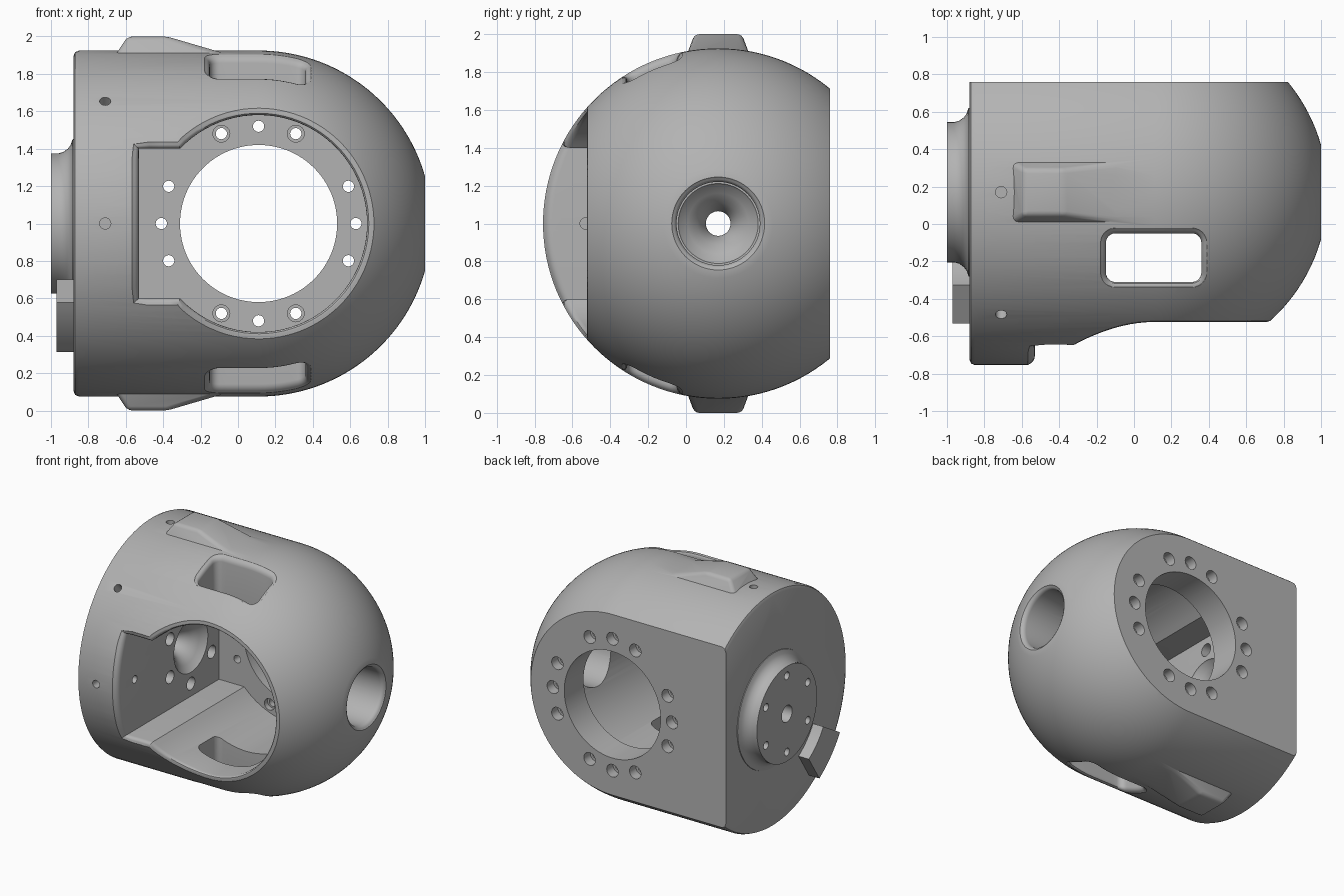
import bpy, bmesh
from math import sin, cos, pi, sqrt, radians, asin
from mathutils import Vector

R = 0.925          # shell radius
CX = 0.11          # dome centre along x
CY, CZ = 0.17, 1   # shell axis
FLOOR = 0.52       # cavity floor
AXIS = Vector((0, CY, CZ))
X, Y = Vector((1, 0, 0)), Vector((0, 1, 0))

cube = bpy.data.objects.get("Cube")
if cube:
    bpy.data.objects.remove(cube, do_unlink=True)


def loft(bm, rings):
    """Closed solid through matching rings of points."""
    rows = [[bm.verts.new(p) for p in ring] for ring in rings]
    n = len(rows[0])
    faces = [bm.faces.new(rows[0][::-1]), bm.faces.new(rows[-1])]
    for a, b in zip(rows, rows[1:]):
        for i in range(n):
            j = (i + 1) % n
            faces.append(bm.faces.new((a[i], a[j], b[j], b[i])))
    bmesh.ops.recalc_face_normals(bm, faces=faces)
    return faces


def lathe(bm, profile, origin, axis, seg=24):
    """Turned solid; profile holds (distance along axis, radius)."""
    axis = axis.normalized()
    q = axis.to_track_quat('Z', 'Y')
    turns = [2 * pi * i / seg for i in range(seg)]
    loft(bm, [[origin + axis * d + q @ Vector((r * cos(t), r * sin(t), 0))
               for t in turns] for d, r in profile])


def make_object(name, bm):
    mesh = bpy.data.meshes.new(name)
    bm.to_mesh(mesh)
    bm.free()
    ob = bpy.data.objects.new(name, mesh)
    bpy.context.collection.objects.link(ob)
    return ob


def combine(target, bm, operation):
    tool = make_object("tool", bm)
    tool.hide_render = True
    mod = target.modifiers.new("combine", 'BOOLEAN')
    mod.operation, mod.solver, mod.object = operation, 'EXACT', tool
    bpy.context.view_layer.objects.active = target
    bpy.ops.object.modifier_apply(modifier=mod.name)
    bpy.data.objects.remove(tool, do_unlink=True)


def densify(points, step):
    out = []
    for i, p in enumerate(points):
        q = points[(i + 1) % len(points)]
        n = max(1, round((q - p).length / step))
        out += [p.lerp(q, k / n) for k in range(n)]
    return out


def shell_height(a, x):
    return sqrt(max(R * R - a * a - max(x - CX, 0) ** 2, 0.01))


def opening(outline, fillet, place, height, inner, outer):
    """Cutter whose rim flares into a fillet that follows the shell."""
    n = len(outline)
    normals = []
    for i in range(n):
        t = (outline[(i + 1) % n] - outline[i - 1]).normalized()
        normals.append(Vector((t.y, -t.x)))

    def ring(offset, level):
        pts = [p + m * offset for p, m in zip(outline, normals)]
        return [place(p.x, p.y, level(p)) for p in pts]

    rings = [ring(0, lambda p: inner)]
    for k in range(5):
        t = radians(18 * k)
        rings.append(ring(fillet * (1 - cos(t)),
                          lambda p: height(p.x, p.y) - fillet * (1 - sin(t))))
    rings.append(ring(fillet * 1.3, lambda p: height(p.x, p.y) + 0.03))
    rings.append(ring(fillet * 1.3, lambda p: outer))
    bm = bmesh.new()
    loft(bm, rings)
    return bm


# Housing: cylinder with a domed end
dome_end = asin((1 - CX) / R)
profile = [(-0.88, R - 0.03), (-0.871, R - 0.009), (-0.85, R)]
profile += [(CX + R * sin(dome_end * k / 32), R * cos(dome_end * k / 32))
            for k in range(33)]
bm = bmesh.new()
lathe(bm, profile, AXIS, X, 128)
housing = make_object("joint_housing", bm)

# End boss with flared root
bm = bmesh.new()
lathe(bm, [(-1, 0.375), (-0.96, 0.375), (-0.935, 0.382), (-0.91, 0.4),
           (-0.895, 0.42), (-0.885, 0.45), (-0.84, 0.46)], AXIS, X, 64)

# Curved stop tab beside the boss
angles = [radians(31 + 26 * k / 8) for k in range(9)]
arc = [(0.82, a) for a in angles] + [(0.58, a) for a in reversed(angles)]
loft(bm, [[Vector((x, CY - r * cos(a), CZ - r * sin(a))) for r, a in arc]
          for x in (-0.97, -0.86)])

# Wedge pads on top and bottom
for side in (1, -1):
    rings = []
    for x0, x1, w, h in ((-0.67, 0.03, 0.17, 0.88), (-0.59, -0.38, 0.125, 1)):
        rings.append([Vector((x, CY + y, CZ + side * h)) for x, y in
                      ((x0, -w), (x1, -w), (x1, w), (x0, w))])
    faces = loft(bm, rings)
    edges = {e for f in faces for e in f.edges}
    bmesh.ops.bevel(bm, geom=list(edges), offset=0.025, segments=3,
                    profile=0.5, affect='EDGES')
combine(housing, bm, 'UNION')

# Flat mounting back
bm = bmesh.new()
bmesh.ops.create_cube(bm, size=4)
bmesh.ops.translate(bm, verts=bm.verts, vec=(0, 2.76, 0))
combine(housing, bm, 'DIFFERENCE')

# Main cavity: round well with a rectangular bay
corner = pi - asin(0.4 / 0.58)
outline = [Vector((CX + 0.58 * cos(a), CZ + 0.58 * sin(a))) for a in
           (corner * k / 32 for k in range(-32, 33))]
outline += [Vector((-0.53, 1.4)), Vector((-0.53, 0.6))]
combine(housing, opening(densify(outline, 0.06), 0.05,
                         lambda u, v, h: Vector((u, CY - h, v)),
                         lambda u, v: shell_height(v - CZ, u),
                         CY - FLOOR, 1.1), 'DIFFERENCE')

# Rounded windows above and below
outline = []
for i, (x, y) in enumerate(((0.31, -0.1), (-0.1, -0.1), (-0.1, -0.26), (0.31, -0.26))):
    for k in range(7):
        a = pi / 2 * (i + k / 6)
        outline.append(Vector((x + 0.05 * cos(a), y + 0.05 * sin(a))))
for side in (1, -1):
    combine(housing, opening(densify(outline, 0.04), 0.04,
                             lambda u, v, h: Vector((u, v, CZ + side * h)),
                             lambda u, v: shell_height(v - CY, u),
                             0.3, 1.2), 'DIFFERENCE')

# Bore through the dome
outline = [Vector((CY + 0.22 * cos(a), CZ + 0.22 * sin(a))) for a in
           (2 * pi * k / 64 for k in range(64))]
combine(housing, opening(outline, 0.035,
                         lambda u, v, h: Vector((CX + h, u, v)),
                         lambda u, v: min(1 - CX, sqrt(R * R - (u - CY) ** 2 - (v - CZ) ** 2)),
                         0.3, 1.1), 'DIFFERENCE')

# Large bore and bolt ring in the back plate
bm = bmesh.new()
well = Vector((CX, 0, CZ))
lathe(bm, [(0.4, 0.42), (0.9, 0.42)], well, Y, 96)
for quarter in range(4):
    for step in (-1, 0, 1):
        a = pi / 2 * quarter + pi / 8 * step
        bolt = [(0.68, 0.03), (0.68, 0.05), (0.8, 0.05)]
        if quarter % 2 and step:
            bolt = [(0.45, 0.045), (0.56, 0.045), (0.56, 0.03)] + bolt
        else:
            bolt = [(0.45, 0.03)] + bolt
        lathe(bm, bolt, well + Vector((cos(a), 0, sin(a))) * 0.52, Y)

# Boss centre hole with funnel, and six counterbored holes
lathe(bm, [(-1.05, 0.065), (-0.72, 0.065), (-0.68, 0.075), (-0.62, 0.11),
           (-0.57, 0.16), (-0.54, 0.205), (-0.5, 0.23)], AXIS, X, 48)
for k in range(6):
    a = pi / 3 * k
    lathe(bm, [(-1.05, 0.03), (-0.62, 0.03), (-0.62, 0.05), (-0.48, 0.05)],
          AXIS + Vector((0, sin(a), cos(a))) * 0.3, X)

# Blind screw holes around the rim and in the bay wall
for d in ((0, -1, 0), (0, -1, 1), (0, 0, 1)):
    lathe(bm, [(0.84, 0.03), (1, 0.03)], AXIS - X * 0.71, Vector(d))
lathe(bm, [(-0.6, 0.03), (-0.48, 0.03)], Vector((0, -0.53, CZ)), X)
combine(housing, bm, 'DIFFERENCE')

# Grey metal finish
mat = bpy.data.materials.new("grey_metal")
mat.use_nodes = True
grey = (0.45, 0.45, 0.45, 1)
mat.diffuse_color = grey
mat.node_tree.nodes["Principled BSDF"].inputs["Base Color"].default_value = grey
housing.data.materials.clear()
housing.data.materials.append(mat)

bpy.ops.object.select_all(action='DESELECT')
housing.select_set(True)
bpy.context.view_layer.objects.active = housing
bpy.ops.object.shade_smooth_by_angle(angle=radians(30))
